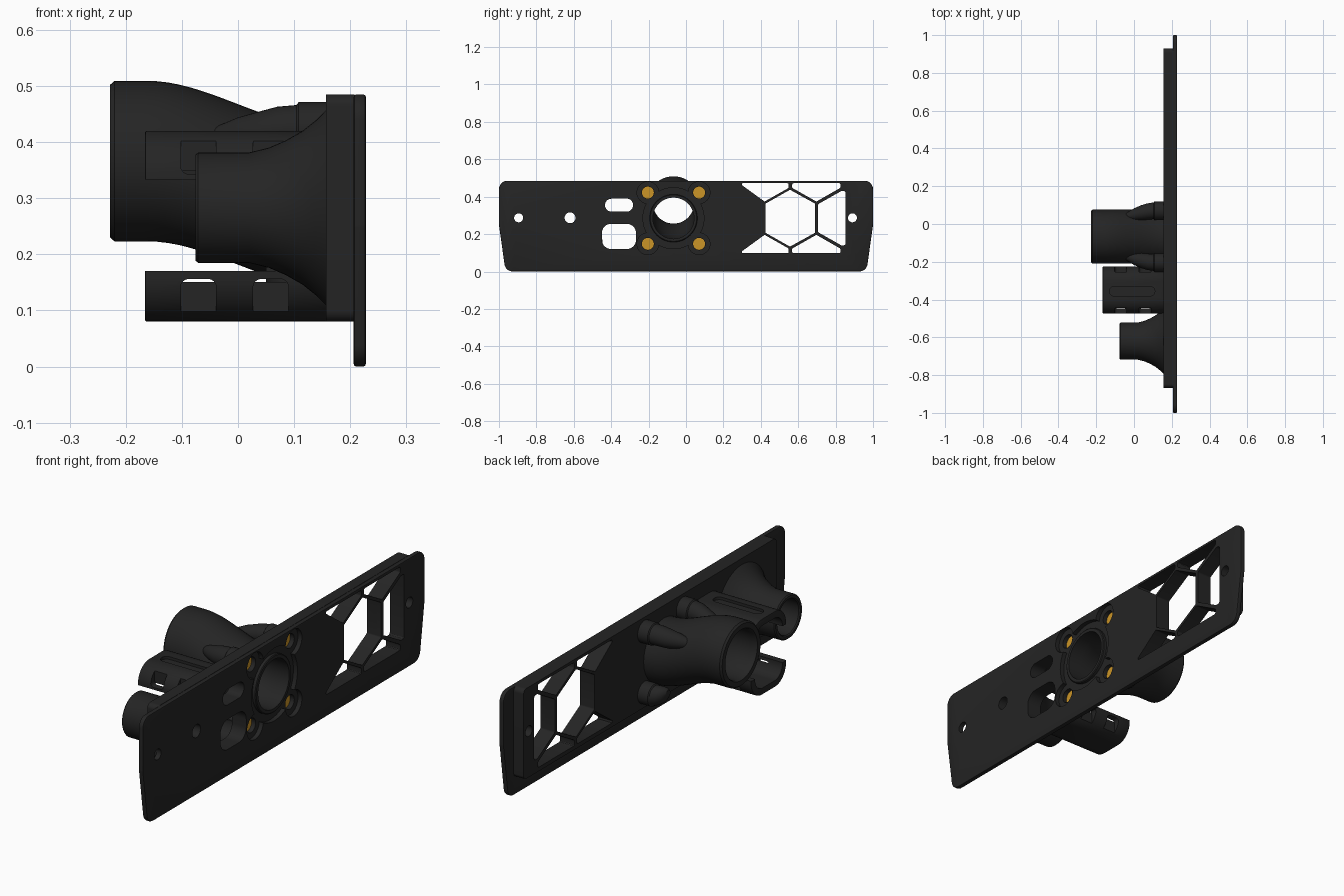
import bpy, bmesh, math
from mathutils import Vector

if bpy.data.objects.get("Cube"):
    bpy.data.objects.remove(bpy.data.objects["Cube"])


def material(name, rgb):
    m = bpy.data.materials.new(name)
    m.use_nodes = True
    m.diffuse_color = (*rgb, 1)
    bsdf = m.node_tree.nodes["Principled BSDF"]
    bsdf.inputs["Base Color"].default_value = (*rgb, 1)
    bsdf.inputs["Roughness"].default_value = 0.6
    return m


BLACK = material("matte black", (0.018, 0.018, 0.018))
BRASS = material("brass", (0.6, 0.3, 0.02))


def finish(name, bm, mat):
    bmesh.ops.recalc_face_normals(bm, faces=bm.faces)
    mesh = bpy.data.meshes.new(name)
    bm.to_mesh(mesh)
    bm.free()
    mesh.materials.append(mat)
    ob = bpy.data.objects.new(name, mesh)
    bpy.context.collection.objects.link(ob)
    return ob


def rounded(points, r, steps=8):
    """Polygon with every corner replaced by an arc."""
    pts = [Vector(p) for p in points]
    out = []
    for i, p in enumerate(pts):
        a = (pts[i - 1] - p).normalized()
        b = (pts[(i + 1) % len(pts)] - p).normalized()
        half = a.angle(b) / 2
        centre = p + (a + b).normalized() * r / math.sin(half)
        va = p + a * r / math.tan(half) - centre
        vb = p + b * r / math.tan(half) - centre
        out += [centre + va.lerp(vb, k / steps).normalized() * r for k in range(steps + 1)]
    return out


def rect(u0, u1, v0, v1):
    return [(u0, v0), (u1, v0), (u1, v1), (u0, v1)]


def circle(u, v, r, n=40):
    return [(u + r * math.cos(math.tau * k / n), v + r * math.sin(math.tau * k / n)) for k in range(n)]


def prism(name, outline, lo, hi, axis="x", mat=BLACK):
    """Outline extruded along one axis, in the plane of the other two."""
    place = {"x": lambda u, v, w: (w, u, v),
             "y": lambda u, v, w: (u, w, v),
             "z": lambda u, v, w: (u, v, w)}[axis]
    bm = bmesh.new()
    ends = [[bm.verts.new(place(u, v, w)) for u, v in outline] for w in (lo, hi)]
    for ring in ends:
        bm.faces.new(ring)
    n = len(outline)
    for k in range(n):
        j = (k + 1) % n
        bm.faces.new((ends[0][k], ends[0][j], ends[1][j], ends[1][k]))
    return finish(name, bm, mat)


def loft(name, rings, closed=False, n=48):
    """Circles (x, y, z, radius) facing x, joined in order."""
    bm = bmesh.new()
    loops = [[bm.verts.new((x, u, v)) for u, v in circle(y, z, r, n)] for x, y, z, r in rings]
    pairs = list(zip(loops, loops[1:])) + ([(loops[-1], loops[0])] if closed else [])
    for a, b in pairs:
        for k in range(n):
            j = (k + 1) % n
            bm.faces.new((a[k], a[j], b[j], b[k]))
    if not closed:
        bm.faces.new(loops[0])
        bm.faces.new(loops[-1])
    return finish(name, bm, BLACK)


def apply(ob, mod):
    bpy.context.view_layer.objects.active = ob
    bpy.ops.object.modifier_apply(modifier=mod.name)


def chamfer(ob, width):
    mod = ob.modifiers.new("chamfer", "BEVEL")
    mod.width, mod.segments, mod.angle_limit = width, 2, math.radians(50)
    apply(ob, mod)


def cut(targets, cutters):
    for ob in targets:
        for c in cutters:
            mod = ob.modifiers.new("cut", "BOOLEAN")
            mod.operation, mod.solver, mod.object = "DIFFERENCE", "EXACT", c
            apply(ob, mod)
    for c in cutters:
        bpy.data.objects.remove(c)


CY, CZ, PITCH = -0.067, 0.285, 0.137
CORNERS = [(sy, sz) for sy in (-1, 1) for sz in (-1, 1)]

# Front plate and the thicker block behind it
plate = prism("face_plate", rounded([(-1, 0.485), (1, 0.485), (1, 0.25), (0.965, 0),
                                     (-0.965, 0), (-1, 0.25)], 0.045), 0.206, 0.228)
chamfer(plate, 0.005)
block = prism("backing_block", rounded(rect(-0.867, 0.928, 0.08, 0.485), 0.02), 0.157, 0.208)

# Screw holes, slots and the main opening go through both
through = [circle(-0.895, 0.287, 0.024), circle(0.89, 0.287, 0.024), circle(-0.62, 0.287, 0.029),
           circle(CY, CZ, 0.11, 48),
           rounded(rect(-0.433, -0.283, 0.32, 0.39), 0.0345),
           rounded(rect(-0.45, -0.267, 0.12, 0.255), 0.05)]

# Vent: a hexagon, a side opening and mirrored corner openings
through.append(rounded([(0.556, 0.437), (0.69, 0.363), (0.69, 0.207), (0.556, 0.133),
                        (0.425, 0.207), (0.425, 0.363)], 0.006, 3))
through.append(rounded([(0.706, 0.36), (0.83, 0.43), (0.852, 0.43), (0.852, 0.14),
                        (0.83, 0.14), (0.706, 0.21)], 0.008, 3))
for shape in ([(0.285, 0.472), (0.549, 0.472), (0.549, 0.447), (0.42, 0.374)],
              [(0.568, 0.472), (0.825, 0.472), (0.825, 0.447), (0.697, 0.374), (0.568, 0.447)]):
    through.append(rounded(shape, 0.006, 3))
    through.append(rounded([(y, 2 * CZ - z) for y, z in shape], 0.006, 3))
cut([plate, block], [prism("cutter", s, 0.1, 0.3) for s in through])

# Clover-shaped pocket in the plate, with insert sockets behind it
pocket = [circle(CY, CZ, 0.163, 48)]
pocket += [circle(CY + sy * PITCH, CZ + sz * PITCH, 0.058) for sy, sz in CORNERS]
cut([plate], [prism("cutter", s, 0.1, 0.3) for s in pocket])
cut([block], [prism("cutter", circle(CY + sy * PITCH, CZ + sz * PITCH, 0.032), 0.18, 0.3)
              for sy, sz in CORNERS])
loft("opening_lip", [(0.2, CY, CZ, 0.128), (0.221, CY, CZ, 0.128), (0.224, CY, CZ, 0.124),
                     (0.224, CY, CZ, 0.11), (0.2, CY, CZ, 0.11)], closed=True)


def duct_z(x):
    t = min(max((x + 0.16) / 0.315, 0), 1)
    return 0.366 + (CZ - 0.366) * t * t * (3 - 2 * t)


# Main duct: an S-bent tube with a wall
xs = [0.16 - 0.38 * k / 20 for k in range(21)]
outer = [(x, CY, duct_z(x), 0.143) for x in xs] + [(-0.228, CY, 0.366, 0.136)]
inner = [(-0.228, CY, 0.366, 0.114)] + [(x, CY, duct_z(x), 0.11) for x in reversed(xs)]
loft("main_duct", outer + inner, closed=True)

# Brass inserts and the posts that blend into the duct
for sy, sz in CORNERS:
    y, z = CY + sy * PITCH, CZ + sz * PITCH
    where = ("left" if sy > 0 else "right") + ("_upper" if sz > 0 else "_lower")
    prism("insert_" + where, circle(y, z, 0.032, 24), 0.17, 0.188, mat=BRASS)
    rings = [(0.17, y, z, 0.049), (0.108, y, z, 0.049), (0.104, y, z, 0.044)]
    if sz > 0:
        rings += [(0.07, y - sy * 0.004, z - 0.002, 0.043), (0.04, CY + sy * 0.127, z - 0.007, 0.04),
                  (0, CY + sy * 0.118, z - 0.01, 0.032), (-0.04, CY + sy * 0.105, z - 0.015, 0.02),
                  (-0.055, CY + sy * 0.1, z - 0.017, 0.012)]
    else:
        rings += [(0.08, y - sy * 0.004, z + 0.004, 0.04), (0.06, y - sy * 0.01, z + 0.01, 0.03),
                  (0.05, y - sy * 0.015, z + 0.016, 0.016)]
    loft("post_" + where, rings, n=32)

# Flared round cup
cup = [(0.16, 0.177), (0.14, 0.157), (0.115, 0.137), (0.085, 0.12), (0.055, 0.107), (0.02, 0.0985),
       (-0.071, 0.0985), (-0.076, 0.094), (-0.076, 0.082), (-0.071, 0.078), (0.16, 0.078)]
loft("flared_cup", [(x, -0.62, 0.283, r) for x, r in cup], closed=True)

# Cradle: upper and lower halves of a rounded sleeve with windows
cradle = prism("cradle", rounded(rect(-0.475, -0.225, 0.08, 0.42), 0.08, 12), -0.166, 0.16)
chamfer(cradle, 0.004)
cutters = [prism("cutter", rounded(rect(-0.447, -0.253, 0.11, 0.39), 0.055, 12), -0.3, 0.3),
           prism("cutter", rect(-0.6, -0.1, 0.17, 0.333), -0.3, 0.3),
           prism("cutter", rounded(rect(-0.13, 0.11, -0.381, -0.331), 0.024), 0.408, 0.5, "z")]
for x in (-0.102, 0.027):
    for y in (-0.5, -0.255):
        for z in (0.087, 0.343):
            cutters.append(prism("cutter", rounded(rect(x, x + 0.063, z, z + 0.069), 0.014, 4),
                                 y, y + 0.055, "y"))
cut([cradle], cutters)

# Smooth the curved walls and keep the edges crisp
bpy.ops.object.select_all(action="DESELECT")
for ob in bpy.context.collection.objects:
    if ob.type == "MESH":
        ob.select_set(True)
        bpy.context.view_layer.objects.active = ob
bpy.ops.object.shade_smooth_by_angle(angle=math.radians(30))
